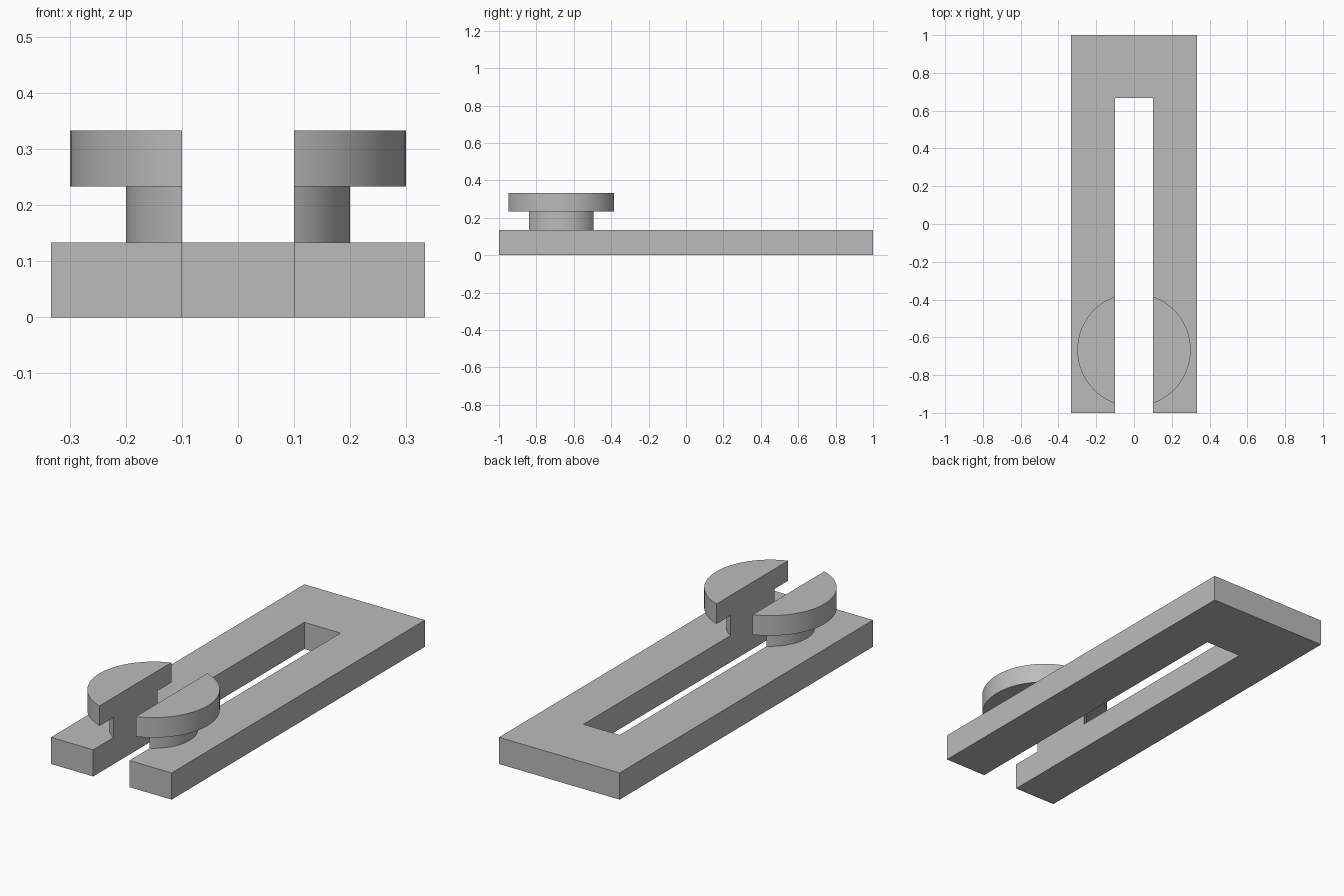
import bpy, bmesh
from math import acos, cos, sin, radians

cube = bpy.data.objects.get("Cube")
if cube:
    bpy.data.objects.remove(cube, do_unlink=True)

GAP = 0.1            # half width of the slot
PEG_Y = -2 / 3       # centre of the split peg
BASE_TOP, STEM_TOP, HEAD_TOP = 0.1333, 0.2333, 0.3333

grey = bpy.data.materials.new("plain grey")
grey.use_nodes = True
colour = (0.5, 0.5, 0.5, 1)
grey.diffuse_color = colour
grey.node_tree.nodes["Principled BSDF"].inputs["Base Color"].default_value = colour


def extrude_outline(name, outline, bottom, top, smooth=False):
    """Solid made by raising a flat outline from bottom to top."""
    bm = bmesh.new()
    face = bm.faces.new([bm.verts.new((x, y, bottom)) for x, y in outline])
    raised = bmesh.ops.extrude_face_region(bm, geom=[face])["geom"]
    verts = [v for v in raised if isinstance(v, bmesh.types.BMVert)]
    bmesh.ops.translate(bm, verts=verts, vec=(0, 0, top - bottom))
    bmesh.ops.recalc_face_normals(bm, faces=bm.faces[:])
    mesh = bpy.data.meshes.new(name)
    bm.to_mesh(mesh)
    bm.free()
    mesh.materials.append(grey)
    obj = bpy.data.objects.new(name, mesh)
    bpy.context.collection.objects.link(obj)
    if smooth:
        bpy.ops.object.select_all(action="DESELECT")
        obj.select_set(True)
        bpy.context.view_layer.objects.active = obj
        bpy.ops.object.shade_smooth_by_angle(angle=radians(30))
    return obj


def disc_segment(radius, side, steps=32):
    """Outline of the part of a disc lying beyond the slot on one side."""
    limit = acos(GAP / radius)
    angles = [limit * (2 * i / steps - 1) for i in range(steps + 1)]
    return [(side * radius * cos(a), PEG_Y + radius * sin(a)) for a in angles]


# Forked base plate with a slot open at the front
half = [(1 / 3, 1), (1 / 3, -1), (GAP, -1), (GAP, 2 / 3)]
extrude_outline("forked_base", half + [(-x, y) for x, y in reversed(half)], 0, BASE_TOP)

# Split peg: a stem and a wider head on each prong
for label, side in (("left", 1), ("right", -1)):
    extrude_outline(label + "_stem", disc_segment(0.2, side), BASE_TOP, STEM_TOP, True)
    extrude_outline(label + "_head", disc_segment(0.3, side), STEM_TOP, HEAD_TOP, True)
